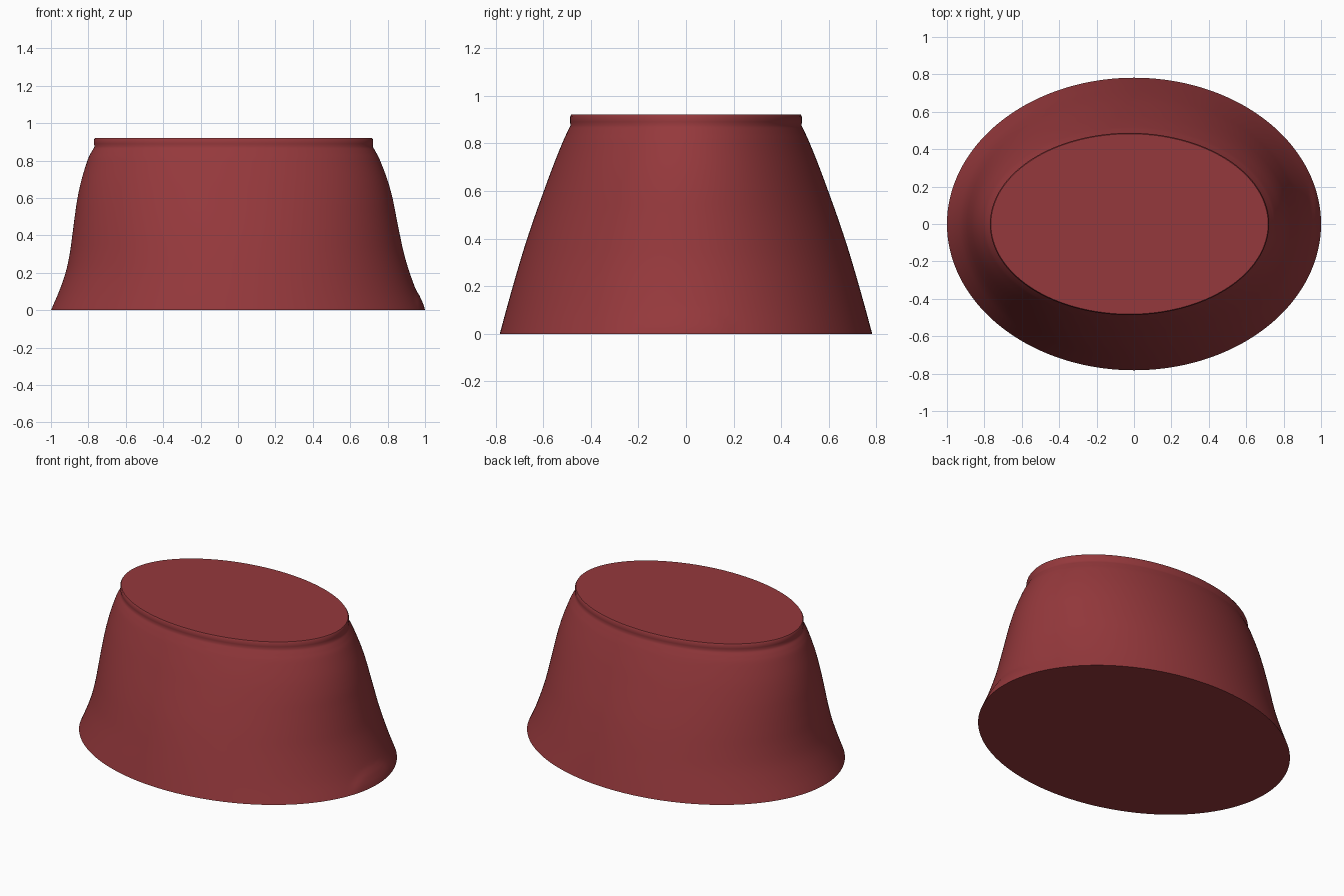
import bpy, bmesh, math

if "Cube" in bpy.data.objects:
    bpy.data.objects.remove(bpy.data.objects["Cube"])

# Cross-sections: height, left x, right x, half depth
SECTIONS = [
    (0.00, -1.000, 1.000, 0.782), (0.10, -0.957, 0.955, 0.755),
    (0.20, -0.922, 0.918, 0.727), (0.30, -0.900, 0.888, 0.698),
    (0.40, -0.886, 0.866, 0.667), (0.50, -0.873, 0.846, 0.633),
    (0.60, -0.858, 0.826, 0.597), (0.70, -0.836, 0.798, 0.560),
    (0.80, -0.805, 0.760, 0.520), (0.84, -0.787, 0.740, 0.502),
    (0.865, -0.772, 0.726, 0.490)]
# Small upright lip above the flared wall
LIP = [(0.875, -0.767, 0.721, 0.485), (0.89, -0.770, 0.722, 0.487),
       (0.912, -0.770, 0.722, 0.487), (0.92, -0.765, 0.717, 0.482)]
SEGMENTS = 192
STEPS = 5


def spline(a, b, c, d, t):
    return tuple(0.5 * (2 * q + (r - p) * t + (2 * p - 5 * q + 4 * r - s) * t * t
                        + (3 * q - p - 3 * r + s) * t ** 3)
                 for p, q, r, s in zip(a, b, c, d))


def smooth_sections(keys):
    out = []
    n = len(keys)
    for i in range(n - 1):
        # Extrapolate the first and last tangents
        before = keys[i - 1] if i else tuple(2 * p - q for p, q in zip(keys[0], keys[1]))
        after = keys[i + 2] if i + 2 < n else tuple(2 * p - q for p, q in zip(keys[-1], keys[-2]))
        out += [spline(before, keys[i], keys[i + 1], after, k / STEPS) for k in range(STEPS)]
    return out + [keys[-1]]


def ring(bm, section):
    z, left, right, depth = section
    centre, width = (left + right) / 2, (right - left) / 2
    verts = []
    for i in range(SEGMENTS):
        a = 2 * math.pi * i / SEGMENTS
        x, y = centre + width * math.cos(a), depth * math.sin(a)
        # Faint raised arch at the foot of the right end
        r = math.hypot(y / 0.21, z / 0.105)
        if x > 0 and r < 1:
            x += 0.006 * min(1, (1 - r) * 6) * min(1, z / 0.03)
        verts.append(bm.verts.new((x, y, z)))
    return verts


# Oval flared body with closed top and bottom
bm = bmesh.new()
rings = [ring(bm, s) for s in smooth_sections(SECTIONS) + LIP]
for low, high in zip(rings, rings[1:]):
    for i in range(SEGMENTS):
        j = (i + 1) % SEGMENTS
        bm.faces.new((low[i], low[j], high[j], high[i]))
bm.faces.new(rings[0][::-1])
bm.faces.new(rings[-1])
mesh = bpy.data.meshes.new("flared_oval_body")
bm.to_mesh(mesh)
bm.free()
body = bpy.data.objects.new("flared_oval_body", mesh)
bpy.context.collection.objects.link(body)

red = bpy.data.materials.new("dark_red")
red.diffuse_color = (0.30, 0.04, 0.045, 1)
red.use_nodes = True
red.node_tree.nodes["Principled BSDF"].inputs["Base Color"].default_value = red.diffuse_color
mesh.materials.append(red)

bpy.context.view_layer.objects.active = body
body.select_set(True)
bpy.ops.object.shade_smooth_by_angle(angle=math.radians(40))
